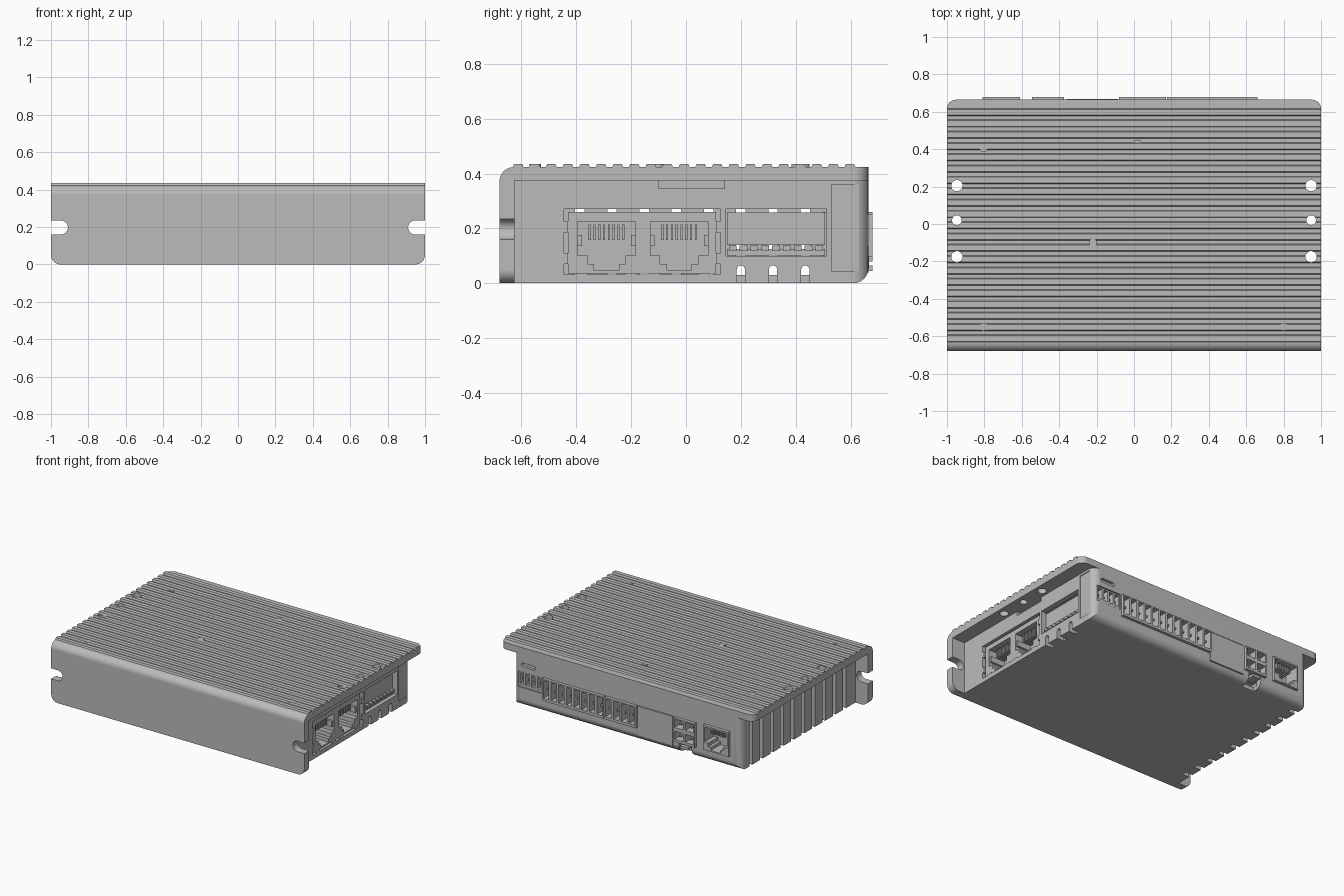
import bpy, bmesh, math
from mathutils import Vector

old = bpy.data.objects.get("Cube")
if old:
    bpy.data.objects.remove(old, do_unlink=True)

GREY = (0.5, 0.5, 0.5, 1)
metal = bpy.data.materials.new("plain grey")
metal.use_nodes = True
metal.diffuse_color = GREY
metal.node_tree.nodes["Principled BSDF"].inputs["Base Color"].default_value = GREY


def finish(name, bm):
    bmesh.ops.recalc_face_normals(bm, faces=bm.faces)
    mesh = bpy.data.meshes.new(name)
    bm.to_mesh(mesh)
    bm.free()
    mesh.materials.append(metal)
    obj = bpy.data.objects.new(name, mesh)
    bpy.context.collection.objects.link(obj)
    return obj


def prism(name, pts, axis, a, b, round_edge=None, radius=0.05):
    """Extrude a 2D outline along an axis; optionally round chosen edges."""
    place = {"x": lambda u, v, t: (t, u, v),
             "y": lambda u, v, t: (u, t, v),
             "z": lambda u, v, t: (u, v, t)}[axis]
    bm = bmesh.new()
    ends = [[bm.verts.new(place(u, v, t)) for u, v in pts] for t in (a, b)]
    for ring in ends:
        bm.faces.new(ring)
    n = len(pts)
    for i in range(n):
        j = (i + 1) % n
        bm.faces.new((ends[0][i], ends[0][j], ends[1][j], ends[1][i]))
    if round_edge:
        bmesh.ops.recalc_face_normals(bm, faces=bm.faces)
        edges = [e for e in bm.edges if round_edge(e.verts[0].co, e.verts[1].co)]
        bmesh.ops.bevel(bm, geom=edges, offset=radius, segments=6, profile=0.5, affect="EDGES")
    return finish(name, bm)


def box(name, x, y, z, **kw):
    pts = [(x[0], y[0]), (x[1], y[0]), (x[1], y[1]), (x[0], y[1])]
    return prism(name, pts, "z", z[0], z[1], **kw)


def arc(cu, cv, r, start, end, steps=10):
    angles = [math.radians(start + (end - start) * i / steps) for i in range(steps + 1)]
    return [(cu + r * math.cos(t), cv + r * math.sin(t)) for t in angles]


def circle(cu, cv, r):
    return arc(cu, cv, r, 0, 345, 23)


def cut(obj, cutters):
    """Subtract the cutters, keep the result and remove the cutters."""
    for c in cutters:
        c.hide_render = True
        mod = obj.modifiers.new("cut", "BOOLEAN")
        mod.operation = "DIFFERENCE"
        mod.solver = "EXACT"
        mod.object = c
    bpy.context.view_layer.update()
    deps = bpy.context.evaluated_depsgraph_get()
    mesh = bpy.data.meshes.new_from_object(obj.evaluated_get(deps))
    obj.modifiers.clear()
    obj.data = mesh
    for c in cutters:
        bpy.data.objects.remove(c, do_unlink=True)


def smooth(obj):
    bpy.ops.object.select_all(action="DESELECT")
    obj.select_set(True)
    bpy.context.view_layer.objects.active = obj
    bpy.ops.object.shade_smooth_by_angle(angle=math.radians(25))
    obj.modifiers.new("even shading", "WEIGHTED_NORMAL").keep_sharp = True


FRONT, BACK, SOFFIT, TOP = -0.68, 0.665, 0.375, 0.435
WALL = 0.9

# Heatsink: ribbed top plate and front mounting flange in one section
section = [(FRONT, 0)] + arc(FRONT + 0.05, TOP - 0.062, 0.05, 180, 90, 6)
for i in range(21):
    y = -0.615 + i * 0.0605
    section += [(y - 0.017, TOP - 0.012), (y - 0.012, TOP), (y + 0.018, TOP), (y + 0.023, TOP - 0.012)]
section += [(BACK, TOP - 0.012), (BACK, SOFFIT), (-0.625, SOFFIT), (-0.625, 0)]


def plate_corner(p, q):
    same_end = abs(p.x - q.x) < 1e-4
    foot = p.z < 1e-4 and q.z < 1e-4
    tail = p.y > BACK - 1e-4 and q.y > BACK - 1e-4
    return same_end and (foot or tail)


heatsink = prism("heatsink", section, "x", -1, 1, round_edge=plate_corner)
tools = []
for s in (-1, 1):
    for y, r in ((0.205, 0.03), (0.02, 0.026), (-0.175, 0.03)):
        tools.append(prism("hole", circle(s * 0.947, y, r), "z", 0.3, 0.5))
    notch = [(s * 1.1, 0.235)] + [(s * u, v) for u, v in arc(0.947, 0.1975, 0.0375, 90, 270)] + [(s * 1.1, 0.16)]
    tools.append(prism("notch", notch, "y", -0.75, -0.55))
cut(heatsink, tools)
smooth(heatsink)

# Flush screws in the top plate
for x, y in ((-0.805, 0.405), (0.02, 0.43), (-0.22, -0.1), (-0.805, -0.55), (0.8, -0.55)):
    prism("top_screw", circle(x, y, 0.021), "z", 0.4, TOP - 0.001)

# Hollow case under the plate
case = box("case", (-WALL, WALL), (-0.625, BACK), (0, SOFFIT), radius=0.055,
           round_edge=lambda p, q: min(p.y, q.y) > BACK - 1e-4 and min(p.z, q.z) < 1e-4)
tools = [box("cavity", (-0.86, 0.86), (-0.6, 0.62), (0.03, 0.5))]


def vent(y, top, a, b, w=0.015):
    outline = [(y - w, -0.05), (y + w, -0.05)] + arc(y, top - w, w, 0, 180, 8)
    return prism("vent", outline, "x", a, b)


tools += [vent(0.2 + 0.1175 * k, 0.345, -1, -0.845, 0.017) for k in range(-6, 4)]
tools += [vent(0.2 + 0.1175 * k, 0.065, 0.845, 1) for k in range(3)]
tools += [
    box("port_opening", (0.8, 1), (-0.445, 0.125), (0.031, 0.27)),
    box("switch_opening", (0.8, 1), (0.145, 0.512), (0.1, 0.27)),
    box("label_recess", (0.894, 1), (0.53, 0.63), (0.045, 0.36)),
]
for s in (-1, 1):
    tools.append(box("screw_relief", sorted((s * 0.872, s * 1)), (-0.1, 0.14), (0.345, 0.45)))
# Rear openings as (left edge, right edge, bottom, top)
REAR = {"network": (-0.81, -0.61, 0.085, 0.26), "power": (-0.545, -0.375, 0.08, 0.25),
        "cover": (-0.36, -0.085, 0.04, 0.25), "signal_short": (-0.08, 0.17, 0.095, 0.25),
        "signal_long": (0.176, 0.66, 0.095, 0.25), "sensor": (0.675, 0.86, 0.14, 0.245)}
g = 0.004
for x0, x1, z0, z1 in REAR.values():
    tools.append(box("rear_opening", (x0 - g, x1 + g), (0.6, 0.8), (z0 - g, z1 + g)))
tools.append(box("latch_gap", (-0.51, -0.41), (0.59, 0.8), (-0.1, 0.09)))
tools.append(prism("slot", arc(0.735, 0.3, 0.014, 90, 270) + arc(0.82, 0.3, 0.014, -90, 90), "y", 0.645, 0.8))
cut(case, tools)
smooth(case)


def socket(cu, cv, axis, a, b, k=1.0):
    """Stepped modular-jack opening, tongue downwards."""
    half = [(0.045, 0), (0.045, 0.025), (0.07, 0.025), (0.07, 0.055), (0.105, 0.055), (0.105, 0.18)]
    pts = [(cu + k * u, cv + k * v) for u, v in half]
    pts += [(cu - k * u, cv + k * v) for u, v in reversed(half)]
    return prism("socket", pts, axis, a, b)


# Twin network jack on the right-hand end
jack = box("twin_jack", (0.66, 0.888), (-0.43, 0.11), (0.036, 0.26))
centres = (-0.29, -0.025)
cut(jack, [socket(c, 0.046, "x", 0.74, 1) for c in centres])
for c in centres:
    for i in range(8):
        y = c + (i - 3.5) * 0.0175
        box("jack_contact", (0.735, 0.86), (y - 0.004, y + 0.004), (0.158, 0.215))
    for s in (-1, 1):
        box("jack_side_rib", (0.74, 0.88), sorted((c + s * 0.09, c + s * 0.106)), (0.135, 0.175))
        box("shield_tab", (0.86, 0.9), (c + s * 0.09 - 0.02, c + s * 0.09 + 0.02), (0.026, 0.038))
for y in (-0.438, 0.117):
    for z in (0.09, 0.205):
        box("shield_tab", (0.84, 0.9), (y - 0.008, y + 0.008), (z - 0.02, z + 0.02))

# Switch block with a row of small levers
box("switch_block", (0.7, 0.865), (0.15, 0.507), (0.14, 0.258))
box("switch_base", (0.7, 0.875), (0.15, 0.507), (0.102, 0.125))
for i in range(9):
    y = 0.17 + i * 0.0395
    box("switch_lever", (0.84, 0.885), (y - 0.014, y + 0.014), (0.118, 0.138))


def connector(name, key, cols, rows, depth=0.07, tip=0.68):
    """Rear connector body with a grid of cells and a pin in each."""
    x0, x1, z0, z1 = REAR[key]
    body = box(name, (x0, x1), (0.52, tip), (z0, z1))
    w, h, t = (x1 - x0) / cols, (z1 - z0) / rows, 0.009
    cells = []
    for c in range(cols):
        for r in range(rows):
            u, v = x0 + c * w, z0 + r * h
            cells.append(box("cell", (u + t, u + w - t), (tip - depth, 0.8), (v + 2 * t, v + h - t)))
    cut(body, cells)
    for c in range(cols):
        for r in range(rows):
            u, v = x0 + (c + 0.5) * w, z0 + (r + 0.5) * h
            box(name + "_pin", (u - 0.007, u + 0.007), (tip - depth - 0.01, tip - 0.02), (v - 0.007, v + 0.007))


# Rear connectors
connector("signal_connector_long", "signal_long", 8, 1)
connector("signal_connector_short", "signal_short", 4, 1)
connector("power_connector", "power", 2, 2)
connector("sensor_connector", "sensor", 4, 1, 0.06, 0.66)
x0, x1, z0, z1 = REAR["cover"]
box("cover_block", (x0, x1), (0.55, 0.667), (z0, z1))
box("power_latch", (-0.49, -0.43), (0.6, 0.68), (0.045, 0.065))
box("power_latch_stem", (-0.475, -0.445), (0.6, 0.63), (0.06, 0.085))

# Rear network jack
x0, x1, z0, z1 = REAR["network"]
rear_jack = box("rear_jack", (x0, x1), (0.5, 0.68), (z0, z1))
cx = (x0 + x1) / 2
cut(rear_jack, [socket(cx, z0 + 0.01, "y", 0.57, 0.8, 0.85)])
for i in range(8):
    x = cx + (i - 3.5) * 0.015
    box("rear_jack_contact", (x - 0.0035, x + 0.0035), (0.565, 0.655), (0.2, 0.24))
